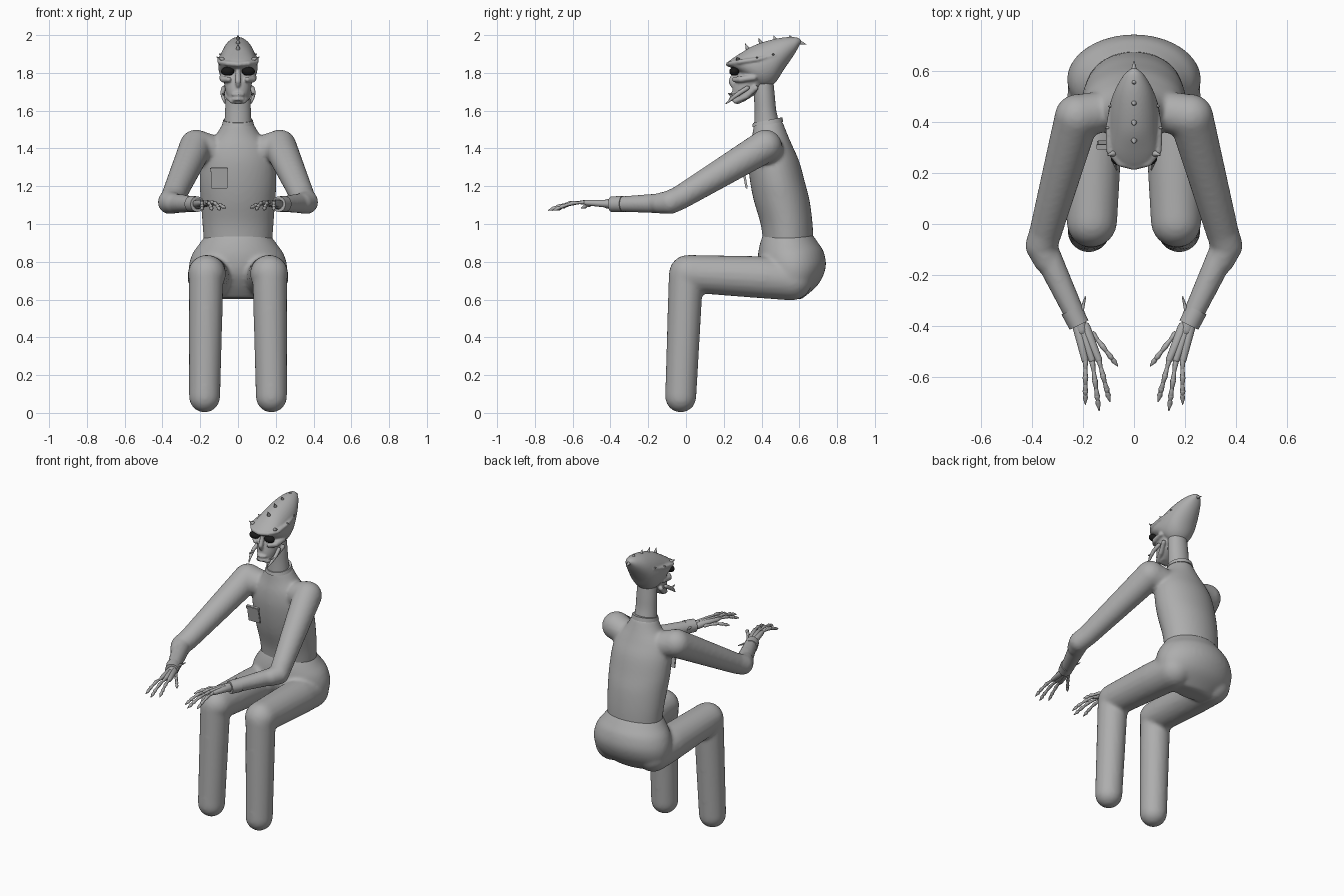
import bpy, bmesh, math
from mathutils import Vector

if "Cube" in bpy.data.objects:
    bpy.data.objects.remove(bpy.data.objects["Cube"])


def material(name, rgb):
    m = bpy.data.materials.new(name)
    m.use_nodes = True
    m.diffuse_color = (*rgb, 1)
    m.node_tree.nodes["Principled BSDF"].inputs["Base Color"].default_value = (*rgb, 1)
    return m


GREY = material("plain grey", (0.42, 0.42, 0.42))
BLACK = material("eye black", (0.01, 0.01, 0.01))


def skin(bm, rings):
    """Bridge rings of points and cap both ends."""
    vs = [[bm.verts.new(p) for p in r] for r in rings]
    n = len(vs[0])
    for a, b in zip(vs, vs[1:]):
        for i in range(n):
            j = (i + 1) % n
            bm.faces.new((a[i], a[j], b[j], b[i]))
    bm.faces.new(vs[0][::-1])
    bm.faces.new(vs[-1])


def ring(c, u, v, n):
    return [c + u * math.cos(t) + v * math.sin(t)
            for t in (2 * math.pi * i / n for i in range(n))]


def capsule(bm, a, ra, b, rb, n=20, caps=True):
    """Tapered limb from a to b, with round or flat ends."""
    a, b = Vector(a), Vector(b)
    d = (b - a).normalized()
    u = d.orthogonal().normalized()
    v = d.cross(u)
    st = [(a, ra, 0), (b, rb, 0)]
    if caps:
        k = n // 4
        ang = [i / k * 1.5 for i in range(k + 1)]
        st = [(a, ra, -t) for t in ang[::-1]] + [(b, rb, t) for t in ang]
    skin(bm, [ring(c + d * r * math.sin(t), u * r * math.cos(t), v * r * math.cos(t), n)
              for c, r, t in st])


def chain(bm, pts, n=20):
    """Run of capsules through points (x, y, z, radius)."""
    for p, q in zip(pts, pts[1:]):
        capsule(bm, p[:3], p[3], q[:3], q[3], n)


def body(bm, st, n=40, steps=5):
    """Midline loft: stations (front y, front z, back y, back z, half width)."""
    st = [Vector(s) for s in st]
    out = []
    for i in range(len(st) - 1):
        p0, p1, p2, p3 = st[max(i - 1, 0)], st[i], st[i + 1], st[min(i + 2, len(st) - 1)]
        for k in range(steps):
            t = k / steps
            out.append(p1 + (p2 - p0) * (t / 2) + (p0 * 2 - p1 * 5 + p2 * 4 - p3) * (t * t / 2)
                       + (p1 * 3 - p0 - p2 * 3 + p3) * (t ** 3 / 2))
    out.append(st[-1])
    rings = []
    for fy, fz, by, bz, w in out:
        c = Vector((0, (fy + by) / 2, (fz + bz) / 2))
        rings.append(ring(c, Vector((w, 0, 0)), Vector((0, by, bz)) - c, n))
    skin(bm, rings)


def flip(pts, s):
    return [(p[0] * s, *p[1:]) for p in pts]


def finish(bm, name, mat=GREY, voxel=0, smooth=4, mirror=False):
    bmesh.ops.recalc_face_normals(bm, faces=bm.faces)
    me = bpy.data.meshes.new(name)
    bm.to_mesh(me)
    bm.free()
    ob = bpy.data.objects.new(name, me)
    bpy.context.collection.objects.link(ob)
    me.materials.append(mat)
    if mirror:
        ob.modifiers.new("Mirror", 'MIRROR').use_mirror_merge = False
    if voxel:
        r = ob.modifiers.new("Blend", 'REMESH')
        r.mode, r.voxel_size, r.use_smooth_shade = 'VOXEL', voxel, True
        s = ob.modifiers.new("Soften", 'SMOOTH')
        s.factor, s.iterations = 0.5, smooth
    bpy.ops.object.select_all(action='DESELECT')
    bpy.context.view_layer.objects.active = ob
    ob.select_set(True)
    if voxel:
        bpy.ops.object.shade_smooth()
    else:
        bpy.ops.object.shade_smooth_by_angle(angle=0.8)
    return ob


# Trousers: pelvis, thighs and round-ended shins
bm = bmesh.new()
body(bm, [(.41, .95, .665, .95, .165), (.39, .89, .70, .9, .205), (.38, .82, .73, .85, .245),
          (.39, .74, .74, .77, .262), (.43, .67, .70, .68, .24), (.48, .61, .61, .60, .15)])
for s in (1, -1):
    chain(bm, flip([(.148, .56, .705, .11), (.155, .4, .718, .112), (.165, .01, .737, .1)], s))
    chain(bm, flip([(.168, .0, .73, .092), (.177, -.028, .085, .083)], s))
finish(bm, "trousers", voxel=.012, smooth=6)

# Shirt: torso with shoulders and sleeves
bm = bmesh.new()
body(bm, [(.41, .89, .675, .89, .18), (.395, 1.0, .67, 1.0, .188), (.36, 1.12, .655, 1.12, .197),
          (.34, 1.22, .63, 1.22, .203), (.33, 1.32, .60, 1.33, .197), (.335, 1.4, .565, 1.41, .17),
          (.35, 1.47, .535, 1.48, .115), (.36, 1.53, .51, 1.545, .078)])
for s in (1, -1):
    chain(bm, flip([(.12, .44, 1.385, .08), (.222, .42, 1.412, .088), (.345, -.03, 1.14, .064),
                    (.362, -.085, 1.115, .063), (.34, -.14, 1.11, .055)], s))
    capsule(bm, (.35 * s, -.1, 1.11), .055, (.224 * s, -.37, 1.105), .04)
finish(bm, "shirt", voxel=.011, smooth=4)

# Collar, cuffs and chest pocket
bm = bmesh.new()
body(bm, [(.35, 1.515, .515, 1.54, .084), (.355, 1.535, .51, 1.565, .078)], steps=1)
finish(bm, "collar")
bm = bmesh.new()
capsule(bm, (.245, -.335, 1.106), .043, (.215, -.395, 1.105), .041, caps=False)
capsule(bm, (.213, -.37, 1.115), .012, (.19, -.285, 1.12), .003, 8)
finish(bm, "cuffs", mirror=True)


def plate(name, size, loc):
    bm = bmesh.new()
    bmesh.ops.create_cube(bm, size=1)
    bmesh.ops.scale(bm, vec=size, verts=bm.verts)
    bmesh.ops.bevel(bm, geom=bm.edges[:], offset=.003, segments=2, affect='EDGES')
    ob = finish(bm, name)
    ob.location = loc
    ob.rotation_euler.x = .18


plate("pocket", (.088, .012, .105), (-.1, .312, 1.24))
plate("pocket_flap", (.094, .02, .022), (-.1, .302, 1.287))

# Hands: flat palm, three knobbly clawed fingers and a thumb
bm = bmesh.new()
chain(bm, [(.222, -.36, 1.105, .028), (.205, -.415, 1.107, .026)], 12)
for x in (.192, .165, .138):
    chain(bm, [(.205 + (x - .165) * .5, -.405, 1.107, .022), (x, -.53, 1.113, .014)], 12)
for base, tip in (((.19, -.535), (.19, -.705)), ((.163, -.54), (.136, -.73)),
                  ((.138, -.53), (.094, -.695)), ((.16, -.43), (.064, -.555))):
    a, b = Vector((*base, 1.115)), Vector((*tip, 1.072))
    if base[1] > -.5:
        a.z, b.z = 1.103, 1.085
    mid = [a.lerp(b, t) + Vector((0, 0, h)) for t, h in ((0, 0), (.38, .012), (.7, .009), (.85, .004))]
    for p, q in zip(mid, mid[1:]):
        capsule(bm, p, .0115, p.lerp(q, .5), .0075, 10)
        capsule(bm, p.lerp(q, .5), .0075, q, .0105, 10)
    capsule(bm, mid[-1], .0105, b, .002, 10)
finish(bm, "hands", mirror=True)

# Neck
bm = bmesh.new()
body(bm, [(.36, 1.51, .495, 1.53, .073), (.363, 1.6, .478, 1.6, .068), (.36, 1.68, .47, 1.68, .066),
          (.36, 1.78, .46, 1.78, .06)])
finish(bm, "neck")

# Head: swept-back skull over a gaunt face with brow, cheekbones and jaw
bm = bmesh.new()
body(bm, [(.217, 1.852, .222, 1.835, .03), (.24, 1.872, .26, 1.815, .075),
          (.29, 1.905, .31, 1.78, .097), (.36, 1.945, .40, 1.72, .104),
          (.44, 1.972, .465, 1.74, .098), (.52, 1.988, .52, 1.82, .076),
          (.585, 1.988, .575, 1.9, .042), (.612, 1.972, .602, 1.95, .012)])
body(bm, [(.265, 1.84, .44, 1.80, .085), (.268, 1.80, .44, 1.77, .084),
          (.255, 1.755, .42, 1.74, .074), (.245, 1.70, .39, 1.70, .064),
          (.25, 1.66, .35, 1.675, .05), (.268, 1.632, .31, 1.65, .03)])
chain(bm, [(0, .262, 1.815, .012), (0, .24, 1.755, .016), (0, .245, 1.735, .012)], 12)
for z in (1.685, 1.66):
    chain(bm, [(-.026, .25, z, .009), (0, .238, z, .011), (.026, .25, z, .009)], 12)
for s in (1, -1):
    chain(bm, flip([(0, .222, 1.845, .012), (.055, .238, 1.85, .014), (.096, .285, 1.858, .013),
                    (.1, .38, 1.872, .011), (.085, .47, 1.892, .009)], s), 12)
    chain(bm, flip([(.05, .258, 1.765, .015), (.078, .29, 1.765, .017), (.085, .36, 1.775, .016)], s), 12)
    chain(bm, flip([(.03, .262, 1.65, .014), (.055, .32, 1.675, .015), (.075, .37, 1.72, .014)], s), 12)
finish(bm, "head", voxel=.006, smooth=3)

# Tusks beside the jaw
bm = bmesh.new()
chain(bm, [(.076, .325, 1.72, .012), (.082, .285, 1.695, .012), (.078, .25, 1.67, .01),
           (.068, .212, 1.637, .003)], 10)
chain(bm, [(.078, .27, 1.685, .009), (.074, .225, 1.69, .003)], 10)
finish(bm, "tusks", mirror=True)

# Crest spikes down the midline and thorns at the temples
bm = bmesh.new()
for y, z, ty, tz in ((.33, 1.92, .315, 1.955), (.4, 1.95, .385, 1.985), (.475, 1.97, .465, 1.998),
                     (.555, 1.98, .55, 2.0), (.595, 1.963, .635, 1.953)):
    capsule(bm, (0, y, z), .014, (0, ty, tz - .002), .002, 10)
finish(bm, "crest_spikes")
bm = bmesh.new()
for x, y, z in ((.1, .38, 1.872), (.088, .465, 1.89), (.092, .275, 1.87)):
    capsule(bm, (x - .01, y, z), .012, (x + .012, y - .006, z + .012), .002, 10)
finish(bm, "temple_thorns", mirror=True)

# Eyes
bm = bmesh.new()
bmesh.ops.create_uvsphere(bm, u_segments=24, v_segments=14, radius=1)
bmesh.ops.scale(bm, vec=(.035, .026, .023), verts=bm.verts)
bmesh.ops.translate(bm, vec=(.055, .255, 1.808), verts=bm.verts)
finish(bm, "eyes", BLACK, mirror=True)
